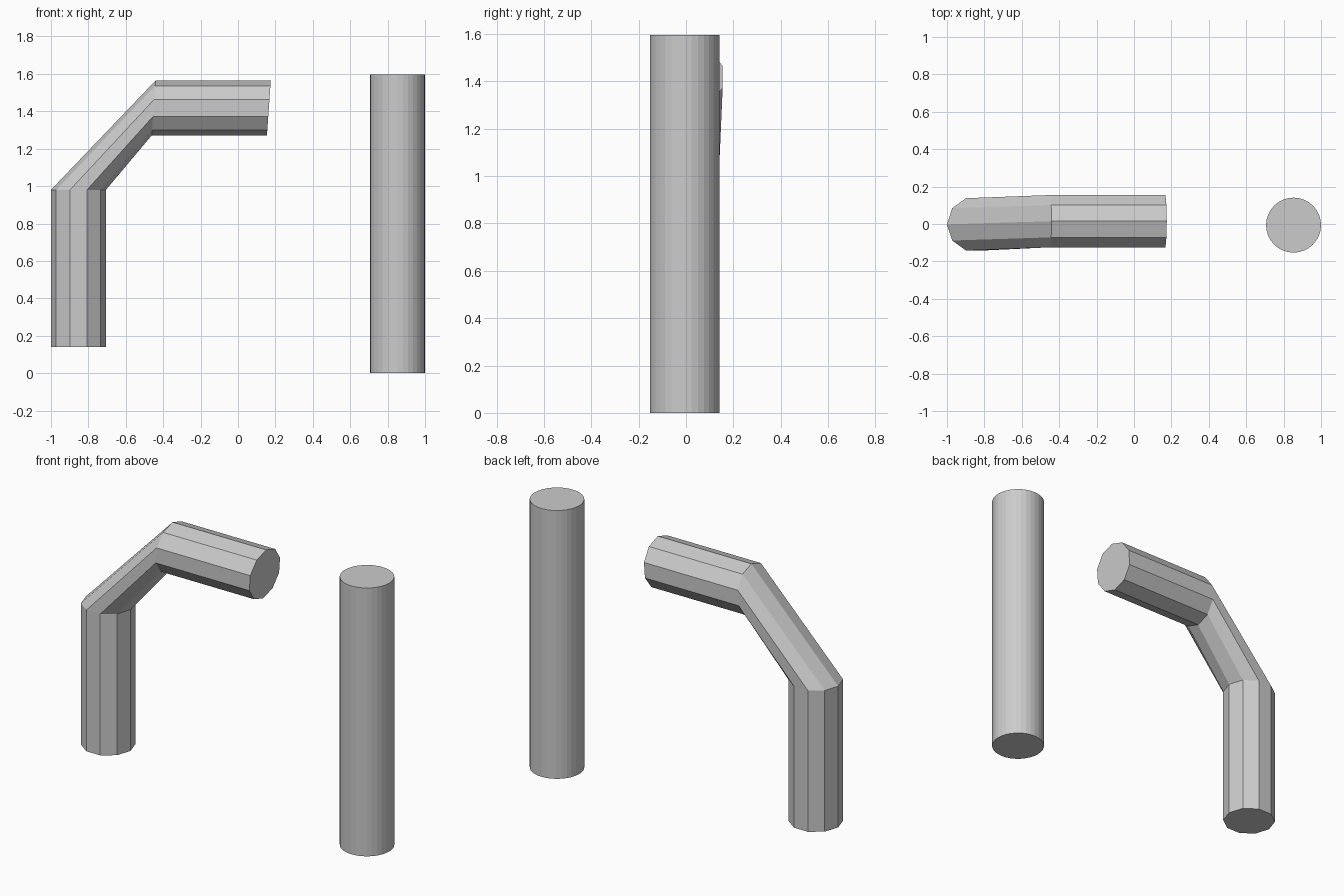
import bpy, bmesh
from math import radians, cos, sin, tau
from mathutils import Matrix, Vector

if "Cube" in bpy.data.objects:
    bpy.data.objects.remove(bpy.data.objects["Cube"])

RADIUS = 0.147


def tube(name, stations, sides):
    """Capped tube through rings given as (centre, tilt about y in degrees)."""
    bm = bmesh.new()
    rings = []
    for centre, tilt in stations:
        rot = Matrix.Rotation(radians(tilt), 3, 'Y')
        ring = []
        for i in range(sides):
            a = tau * i / sides
            p = rot @ Vector((RADIUS * cos(a), RADIUS * sin(a), 0))
            ring.append(bm.verts.new(p + Vector(centre)))
        rings.append(ring)
    for low, high in zip(rings, rings[1:]):
        for i in range(sides):
            j = (i + 1) % sides
            bm.faces.new((low[i], low[j], high[j], high[i]))
    bm.faces.new(rings[0][::-1])
    bm.faces.new(rings[-1])
    bmesh.ops.recalc_face_normals(bm, faces=bm.faces)
    mesh = bpy.data.meshes.new(name)
    bm.to_mesh(mesh)
    bm.free()
    obj = bpy.data.objects.new(name, mesh)
    bpy.context.collection.objects.link(obj)
    return obj


# Ten-sided bent pipe: upright, slanted and level lengths
tube("bent_pipe", [
    ((-0.853, -0.002, 0.14), 0),
    ((-0.853, -0.002, 0.98), 0),
    ((-0.451, 0.015, 1.418), 94),
    ((0.165, 0.015, 1.418), 94),
], 10)

# Straight round post
tube("straight_post", [
    ((0.853, -0.006, 0.0), 0),
    ((0.853, -0.006, 1.596), 0),
], 32)
